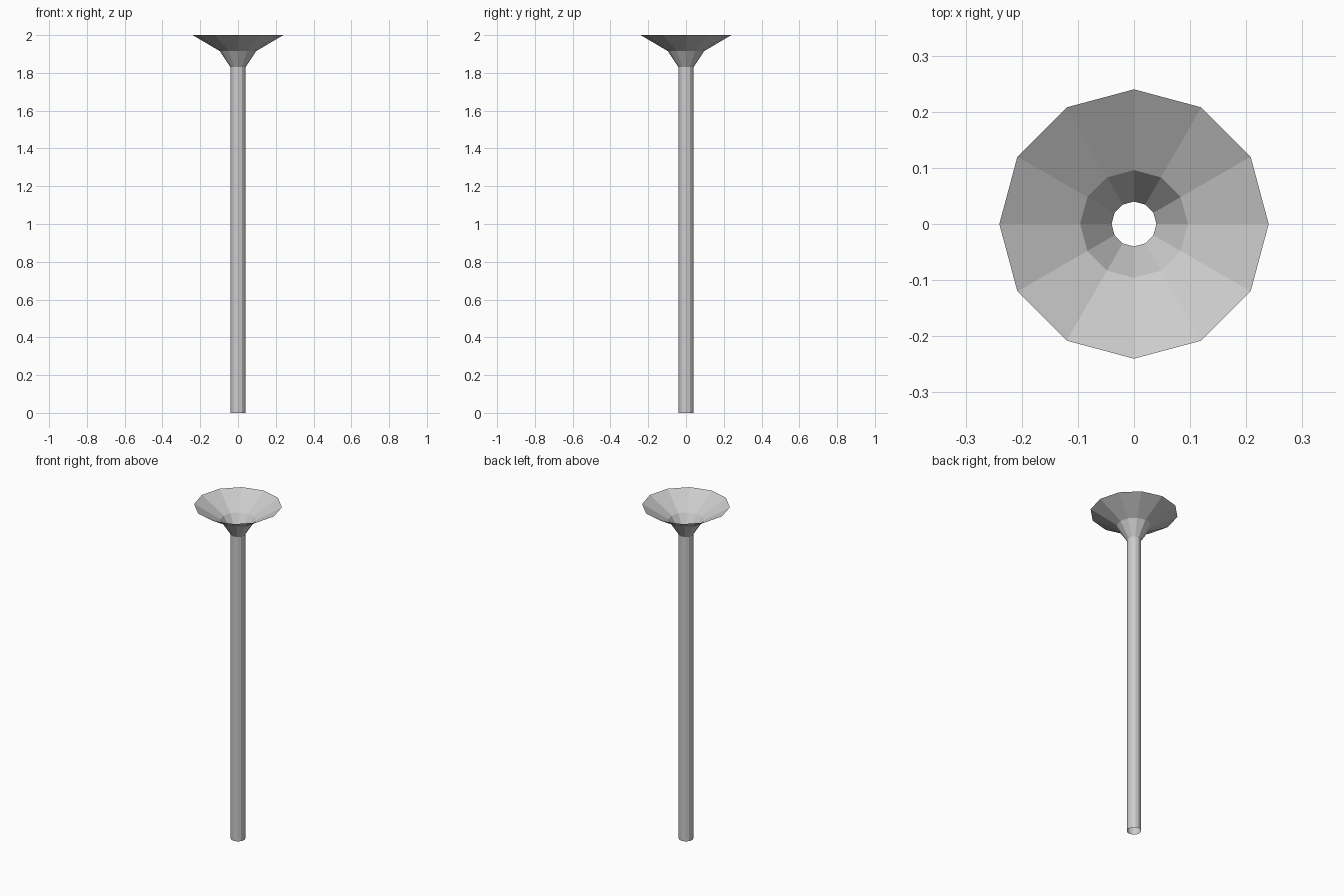
import bpy, bmesh
from math import cos, sin, tau

if "Cube" in bpy.data.objects:
    bpy.data.objects.remove(bpy.data.objects["Cube"])

SIDES = 12


def lathe(name, profile):
    """Spin (radius, height) points into an open, flat-shaded shell."""
    bm = bmesh.new()
    rings = [[bm.verts.new((r * cos(tau * i / SIDES), r * sin(tau * i / SIDES), z))
              for i in range(SIDES)] for r, z in profile]
    for low, high in zip(rings, rings[1:]):
        for i in range(SIDES):
            j = (i + 1) % SIDES
            bm.faces.new((low[i], low[j], high[j], high[i]))
    mesh = bpy.data.meshes.new(name)
    bm.to_mesh(mesh)
    bm.free()
    obj = bpy.data.objects.new(name, mesh)
    bpy.context.collection.objects.link(obj)
    return obj


# Hollow stem, open at both ends, widening into a two-step flared bell
lathe("flared_stem", [(0.04, 0.0), (0.04, 1.83), (0.096, 1.915), (0.24, 2.0)])
